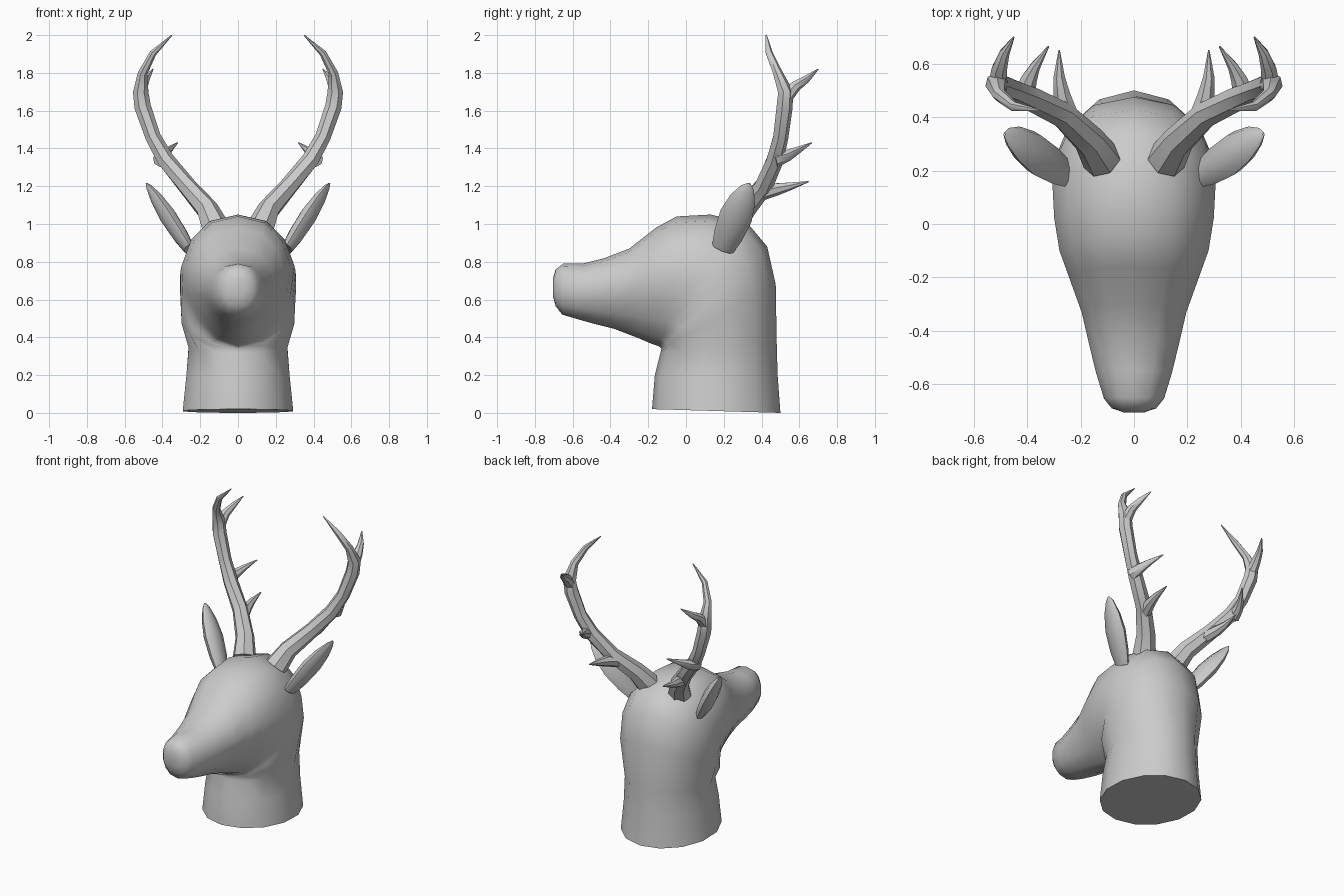
import bpy
import bmesh
from math import cos, sin, pi, radians
from mathutils import Vector

cube = bpy.data.objects.get("Cube")
if cube:
    bpy.data.objects.remove(cube, do_unlink=True)

GREY = (0.6, 0.6, 0.6, 1)
mat = bpy.data.materials.new("plain grey")
mat.use_nodes = True
mat.diffuse_color = GREY
mat.node_tree.nodes["Principled BSDF"].inputs["Base Color"].default_value = GREY


def loft(bm, rings):
    """Join rings of points into a closed skin."""
    rows = [[bm.verts.new(p) for p in ring] for ring in rings]
    n = len(rows[0])
    for a, b in zip(rows, rows[1:]):
        for i in range(n):
            j = (i + 1) % n
            bm.faces.new((a[i], a[j], b[j], b[i]))
    bm.faces.new(rows[0])
    bm.faces.new(rows[-1])


def tube(bm, path, sides=7):
    """Tapering tube; each path entry is x, y, z, radius."""
    pts = [Vector(p[:3]) for p in path]
    rings = []
    for k, p in enumerate(pts):
        d = (pts[min(k + 1, len(pts) - 1)] - pts[max(k - 1, 0)]).normalized()
        u = d.cross(Vector((1, 0, 0))).normalized()
        v = d.cross(u)
        r = path[k][3]
        rings.append([p + r * (u * cos(2 * pi * i / sides) + v * sin(2 * pi * i / sides))
                      for i in range(sides)])
    loft(bm, rings)


def finish(name, bm, mirror=False, angle=50):
    bmesh.ops.recalc_face_normals(bm, faces=bm.faces)
    mesh = bpy.data.meshes.new(name)
    bm.to_mesh(mesh)
    bm.free()
    mesh.materials.append(mat)
    obj = bpy.data.objects.new(name, mesh)
    bpy.context.collection.objects.link(obj)
    bpy.ops.object.select_all(action="DESELECT")
    obj.select_set(True)
    bpy.context.view_layer.objects.active = obj
    bpy.ops.object.shade_smooth_by_angle(angle=radians(angle))
    if mirror:
        obj.modifiers.new("Mirror", "MIRROR").use_axis[0] = True
    return obj


# Head and neck: sections swing around the throat from the neck to the nose.
# Each row: back/top y, z; throat/chin y, z; half width; jaw taper
sections = [
    (.50, .00, -.18, .02, .30, 0),
    (.485, .2, -.165, .2, .28, 0),
    (.48, .38, -.135, .32, .268, 0),
    (.475, .68, -.13, .34, .305, 0),
    (.43, .88, -.135, .345, .315, .1),
    (.33, 1.0, -.14, .35, .312, .2),
    (.13, 1.05, -.15, .355, .305, .3),
    (-.05, 1.04, -.18, .365, .285, .35),
    (-.16, .98, -.25, .395, .25, .35),
    (-.30, .87, -.38, .445, .20, .3),
    (-.43, .82, -.48, .47, .172, .2),
    (-.55, .79, -.57, .495, .145, .1),
    (-.65, .79, -.655, .52, .115, 0),
    (-.69, .76, -.69, .565, .085, 0),
    (-.705, .71, -.705, .62, .04, 0),
]
SIDES = 14
rings = []
for k, (ty, tz, by, bz, w, jaw) in enumerate(sections):
    power = .85 if k > 2 else 1
    ring = []
    for i in range(SIDES):
        t, s = cos(2 * pi * i / SIDES), sin(2 * pi * i / SIDES)
        x = w * abs(s) ** power * (1 if s > 0 else -1) * (1 - jaw * max(0, -t))
        f = (1 + t) / 2
        ring.append(Vector((x, by + (ty - by) * f, bz + (tz - bz) * f)))
    rings.append(ring)
bm = bmesh.new()
loft(bm, rings)
finish("head_and_neck", bm)

# Antlers: a curved beam with three backward tines
bm = bmesh.new()
tube(bm, [(.12, .24, .98, .075), (.165, .31, 1.08, .06), (.27, .41, 1.20, .05),
          (.385, .47, 1.34, .047), (.45, .50, 1.46, .042), (.505, .52, 1.62, .045),
          (.515, .525, 1.70, .042), (.505, .485, 1.80, .026),
          (.45, .44, 1.905, .019), (.35, .425, 2.0, .003)])
tube(bm, [(.24, .39, 1.16, .04), (.27, .48, 1.185, .034), (.28, .55, 1.20, .022), (.28, .65, 1.225, .003)])
tube(bm, [(.41, .47, 1.34, .042), (.395, .54, 1.365, .032), (.37, .59, 1.39, .02), (.32, .665, 1.43, .003)])
tube(bm, [(.51, .52, 1.66, .038), (.505, .58, 1.73, .03), (.485, .64, 1.77, .02), (.45, .70, 1.82, .003)])
finish("antlers", bm, mirror=True)

# Ears: flattened leaf shapes leaning outward
root, tip = Vector((.26, .195, .87)), Vector((.485, .335, 1.215))
axis = (tip - root).normalized()
wide = axis.cross(Vector((-.86, .2, .5))).normalized()
thick = axis.cross(wide)
rings = []
for t, w, h in ((0, .06, .03), (.2, .078, .042), (.5, .088, .046), (.75, .07, .034), (.93, .037, .016), (1, .008, .004)):
    c = root.lerp(tip, t)
    rings.append([c + wide * w * cos(pi * i / 4) + thick * h * sin(pi * i / 4) for i in range(8)])
bm = bmesh.new()
loft(bm, rings)
finish("ears", bm, mirror=True)
